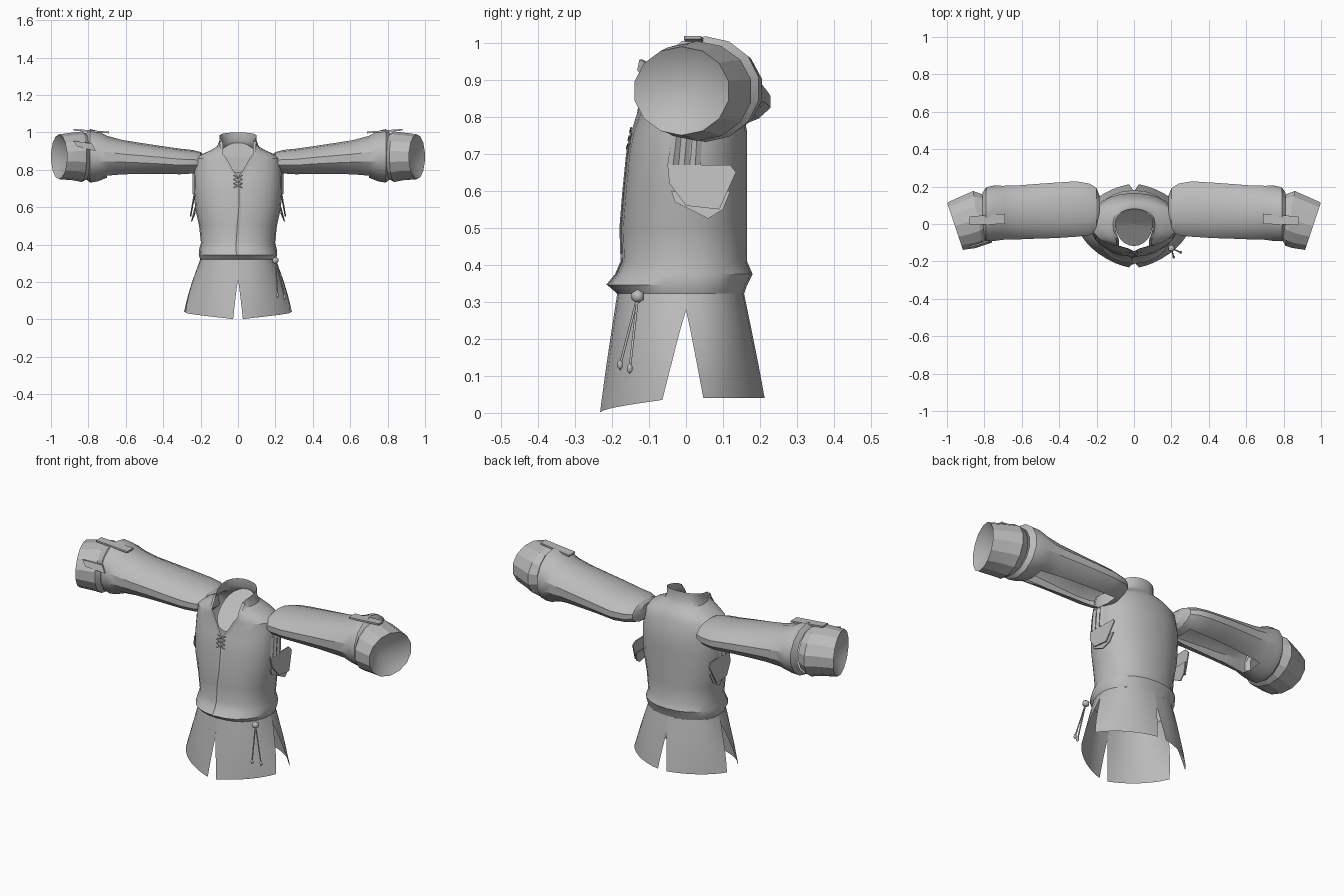
import bpy, bmesh, math
from mathutils import Vector
from math import sin, cos, pi, radians

cube = bpy.data.objects.get("Cube")
if cube:
    bpy.data.objects.remove(cube)

cloth = bpy.data.materials.new("grey_cloth")
cloth.use_nodes = True
GREY = (0.5, 0.5, 0.5, 1)
cloth.diffuse_color = GREY
cloth.node_tree.nodes["Principled BSDF"].inputs["Base Color"].default_value = GREY


def finish(name, bm, angle=28):
    bmesh.ops.remove_doubles(bm, verts=bm.verts, dist=0.0005)
    bmesh.ops.recalc_face_normals(bm, faces=bm.faces)
    mesh = bpy.data.meshes.new(name)
    bm.to_mesh(mesh)
    bm.free()
    mesh.materials.append(cloth)
    ob = bpy.data.objects.new(name, mesh)
    bpy.context.collection.objects.link(ob)
    bpy.ops.object.select_all(action="DESELECT")
    ob.select_set(True)
    bpy.context.view_layer.objects.active = ob
    bpy.ops.object.shade_smooth_by_angle(angle=radians(angle))


def loft(bm, rows, closed=False, skip=lambda r, c: False):
    grid = [[bm.verts.new(p) for p in row] for row in rows]
    n = len(rows[0])
    for r in range(len(rows) - 1):
        for c in range(n if closed else n - 1):
            if not skip(r, c):
                d = (c + 1) % n
                bm.faces.new((grid[r][c], grid[r][d], grid[r + 1][d], grid[r + 1][c]))
    return grid


def spow(v, e):
    return math.copysign(abs(v) ** e, v)


def around(a, rx, front, back, z, n=2.0):
    """Point on a body ring; angle 0 faces the front, pi the back."""
    depth = front if cos(a) > 0 else back
    return Vector((rx * spow(sin(a), 2 / n), -depth * spow(cos(a), 2 / n), z))


# Body: height, half width, front depth, back depth, half neck opening angle
body = [(.322, .202, .186, .157, 0), (.345, .21, .212, .165, 0),
        (.375, .208, .187, .18, 0), (.41, .198, .172, .165, 0), (.50, .208, .175, .165, 0),
        (.60, .23, .167, .165, 0), (.70, .236, .157, .165, 0), (.76, .236, .145, .165, 0),
        (.81, .232, .13, .155, .12), (.86, .226, .125, .142, .24), (.885, .19, .125, .13, .4),
        (.905, .145, .125, .115, .55), (.925, .112, .125, .095, .75), (.955, .10, .125, .08, .95)]
SEG = 24
rows = []
for z, rx, f, b, gap in body:
    rows.append([around(gap + (2 * pi - 2 * gap) * i / SEG, rx, f, b, z, 2.2)
                 for i in range(SEG + 1)])
# Standing collar rises toward the back
rows.append([p + Vector((0, 0, .045 * sin(pi * i / SEG) ** .7)) for i, p in enumerate(rows[-1])])
bm = bmesh.new()
loft(bm, rows)
finish("jacket_body", bm)

# Inner lining slopes from the back of the neck to the bottom of the opening
bm = bmesh.new()
loft(bm, [[around(2 * pi * i / SEG, .10 * k, .118 * k, .085 * k, .865 - .08 * k * cos(2 * pi * i / SEG))
           for i in range(SEG)] for k in (1, .5, .01)], True)
finish("inner_lining", bm)

# Neckline trim and front closure
for side in (-1, 1):
    bm = bmesh.new()
    edge = [Vector((side * abs(row[0].x), row[0].y - .003, row[0].z)) for row in rows[7:-1]]
    loft(bm, [[p, p + Vector((side * .016, .003, -.004))] for p in edge])
    finish("neck_trim_" + ("left" if side > 0 else "right"), bm)
bm = bmesh.new()
loft(bm, [[(x + .008 * sin(row[0].z * 12), row[0].y - d, row[0].z)
           for x, d in ((-.012, -.002), (-.002, .005), (.012, .001))] for row in rows[1:8]])
finish("front_closure", bm)

# Skirt of four flared panels with slits between them
STEPS, COLS = 6, 7
for side in (-1, 1):
    for is_front in (True, False):
        bm = bmesh.new()
        rows = []
        for r in range(STEPS + 1):
            t = r / STEPS
            mid_gap = .14 * max(0, (t - .33) / .67)
            side_gap = (.36 if is_front else .3) * max(0, (t - .16) / .84)
            depth = .186 + .049 * t if is_front else .157 + .058 * t
            row = []
            for c in range(COLS + 1):
                s = c / COLS
                a = mid_gap + (pi / 2 - mid_gap - side_gap) * s
                hem = .002 + .033 * s if is_front else .04
                p = around(a, .202 + .103 * t, depth, depth, .322 + (hem - .322) * t, 2.2 - .6 * t)
                row.append((side * p.x, p.y if is_front else -p.y, p.z))
            rows.append(row)
        loft(bm, rows)
        finish(f"skirt_{'front' if is_front else 'back'}_{'left' if side > 0 else 'right'}", bm)

# Sleeve rings: distance out, centre y, centre z, half depth, half height
arm = [(.185, .075, .84, .08, .04), (.20, .075, .84, .12, .055), (.24, .078, .84, .142, .066),
       (.31, .08, .841, .152, .072), (.42, .073, .85, .152, .079), (.52, .068, .857, .15, .087),
       (.62, .062, .863, .148, .097), (.70, .06, .87, .148, .112), (.75, .057, .873, .152, .135),
       (.79, .052, .875, .148, .143), (.81, .045, .872, .125, .125)]
SIDES = 14


def ring(x, cy, cz, ry, rz, tilt=0.0):
    pts = []
    for i in range(SIDES):
        a = 2 * pi * i / SIDES
        dy = ry * sin(a)
        pts.append(Vector((x + tilt * dy, cy + dy, cz + rz * cos(a))))
    return pts


def flip(pts, side):
    return [Vector((side * p[0], p[1], p[2])) for p in pts]


def plate(name, pts, push):
    bm = bmesh.new()
    face = bm.faces.new([bm.verts.new(p) for p in pts])
    new = bmesh.ops.extrude_face_region(bm, geom=[face])["geom"]
    bmesh.ops.translate(bm, vec=push, verts=[v for v in new if isinstance(v, bmesh.types.BMVert)])
    finish(name, bm)


for side, label in ((1, "left"), (-1, "right")):
    # Sleeve with an open underside
    bm = bmesh.new()
    low = SIDES // 2
    grid = loft(bm, [flip(ring(*r), side) for r in arm], True,
                lambda r, c: 2 <= r <= 6 and c in (low - 1, low))
    bm.faces.new(grid[0])
    finish("sleeve_" + label, bm)

    # Turned cuff, closed inside by a shallow cone
    cuff = [(.80, .04, .872, .122, .118, .1), (.835, .03, .87, .15, .135, .17),
            (.88, .012, .872, .143, .128, .26), (.957, -.012, .87, .13, .12, .33)]
    bm = bmesh.new()
    grid = loft(bm, [flip(ring(*r), side) for r in cuff], True)
    tip = bm.verts.new((side * .875, .0, .862))
    for c in range(SIDES):
        bm.faces.new((grid[-1][c], grid[-1][(c + 1) % SIDES], tip))
    finish("cuff_" + label, bm, 20)

    # Strap over the wrist
    top = [(.69, .0, .995), (.88, -.005, 1.01), (.88, .04, 1.01), (.69, .055, .995)]
    plate("wrist_strap_" + label, flip(top, side), (0, 0, .009))

    # Layered tabs below the armpit
    lower = [(.226, -.03, .57), (.245, .06, .525), (.236, .10, .55), (.226, .12, .60), (.226, -.04, .60)]
    upper = [(.232, -.05, .67), (.24, -.045, .62), (.25, .0, .56), (.25, .09, .55),
             (.235, .135, .65), (.228, .12, .67)]
    plate("side_tab_lower_" + label, flip(lower, side), (side * .006, 0, 0))
    plate("side_tab_upper_" + label, flip(upper, side), (side * .006, 0, 0))
    # Pleats gathered into the armpit
    bm = bmesh.new()
    loft(bm, [[(side * (.233 + .009 * (i % 2)), y0 + (y1 - y0) * i / 6, z) for i in range(7)]
              for y0, y1, z in ((-.05, .04, .67), (-.035, .045, .78))])
    finish("armpit_pleats_" + label, bm, 10)

# Tab across the front of the right cuff
tab = [(-.76, -.092, .90), (-.86, -.124, .925), (-.88, -.118, .955), (-.78, -.088, .94)]
plate("cuff_tab_right", tab, (0, -.008, 0))


def cord(name, pts, radius):
    curve = bpy.data.curves.new(name, "CURVE")
    curve.dimensions = "3D"
    curve.bevel_depth = radius
    curve.bevel_resolution = 1
    curve.use_fill_caps = True
    sp = curve.splines.new("POLY")
    sp.points.add(len(pts) - 1)
    for q, p in zip(sp.points, pts):
        q.co = (*p, 1)
    curve.materials.append(cloth)
    ob = bpy.data.objects.new(name, curve)
    bpy.context.collection.objects.link(ob)


def bead(name, at, size, stretch=1):
    bm = bmesh.new()
    bmesh.ops.create_icosphere(bm, subdivisions=1, radius=size)
    for v in bm.verts:
        v.co = Vector((v.co.x, v.co.y, v.co.z * stretch)) + Vector(at)
    finish(name, bm, 60)


# Waist knot with two hanging cords
knot = (.2, -.13, .315)
bead("waist_knot", knot, .02)
for i, end in enumerate(((.212, -.178, .13), (.25, -.152, .12))):
    cord(f"waist_cord_{i}", [knot, end], .0035)
    bead(f"cord_end_{i}", end, .008, 1.9)

# Lacing under the neck opening
for i in range(3):
    z = .705 + .022 * i
    y = -.157 + (z - .705) * .2
    for s in (-1, 1):
        cord(f"lace_{i}_{s}", [(-.024 * s, y, z), (0, y - .003, z + .01), (.024 * s, y, z + .022)], .0025)
